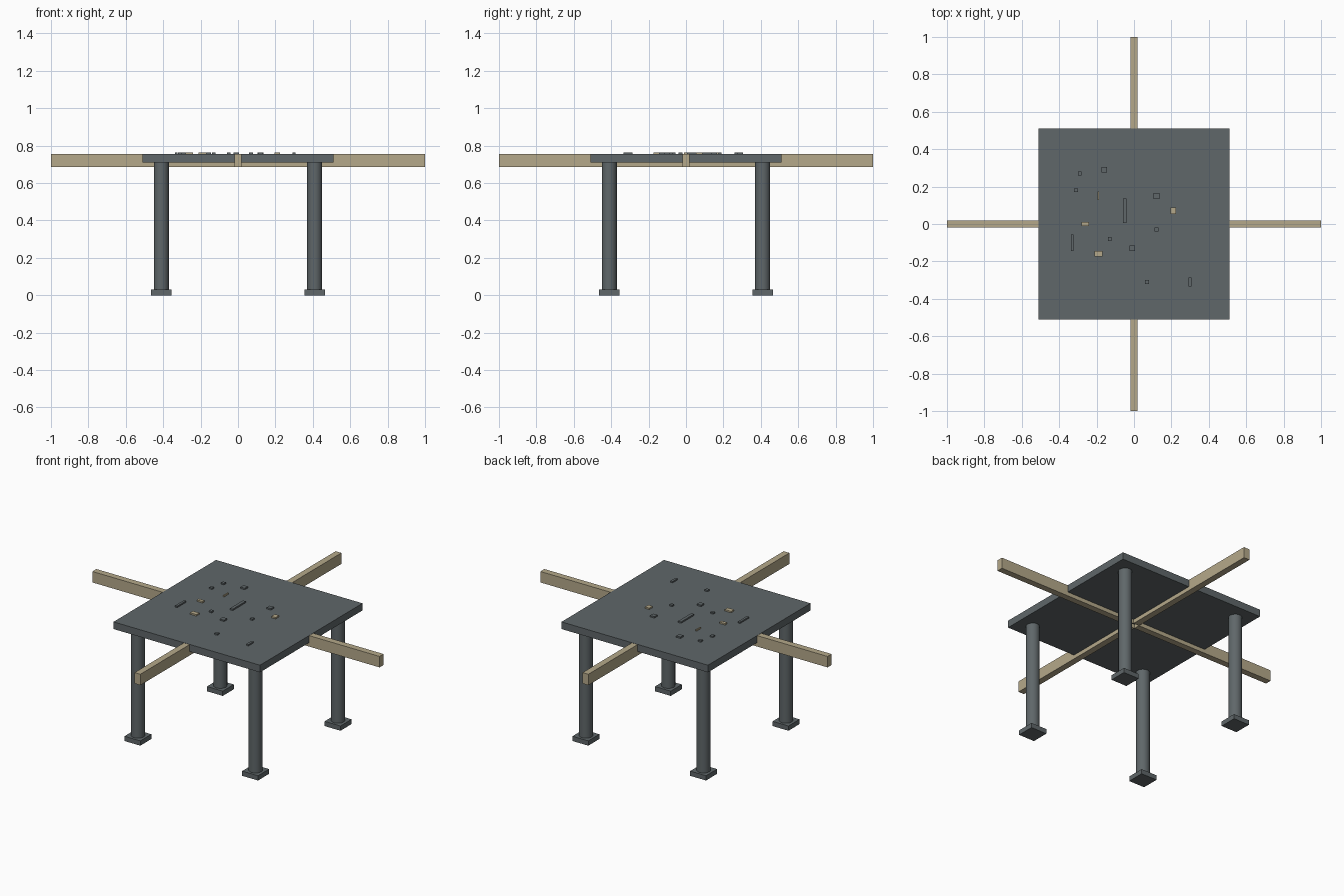
import bpy

if "Cube" in bpy.data.objects:
    bpy.data.objects.remove(bpy.data.objects["Cube"], do_unlink=True)


def material(name, rgb):
    mat = bpy.data.materials.new(name)
    mat.use_nodes = True
    mat.diffuse_color = (*rgb, 1)
    mat.node_tree.nodes["Principled BSDF"].inputs["Base Color"].default_value = (*rgb, 1)
    return mat


slate = material("slate_grey", (0.115, 0.135, 0.142))
tan = material("weathered_tan", (0.46, 0.395, 0.255))


def box(name, center, size, mat):
    bpy.ops.mesh.primitive_cube_add(size=1, location=center)
    ob = bpy.context.object
    ob.name = name
    ob.scale = size
    bpy.ops.object.transform_apply(location=False, rotation=False, scale=True)
    ob.data.materials.append(mat)
    return ob


TOP = 0.755
HALF = 0.51

# Platform slab
box("platform_slab", (0, 0, 0.7325), (2 * HALF, 2 * HALF, 0.045), slate)

# Crossed support beams, running out beyond the slab on all four sides
for sign, side in ((-1, "negative"), (1, "positive")):
    box(f"beam_x_{side}", (sign * 0.51, 0, 0.7195), (0.98, 0.04, 0.069), tan)
    box(f"beam_y_{side}", (0, sign * 0.51, 0.7195), (0.04, 0.98, 0.069), tan)

# Round legs on square feet
for x, x_name in ((-0.41, "right"), (0.41, "left")):
    for y, y_name in ((-0.41, "front"), (0.41, "back")):
        box(f"foot_{y_name}_{x_name}", (x, y, 0.015), (0.11, 0.11, 0.03), slate)
        bpy.ops.mesh.primitive_cylinder_add(vertices=16, radius=0.04, depth=0.69,
                                            location=(x, y, 0.37))
        leg = bpy.context.object
        leg.name = f"leg_{y_name}_{x_name}"
        leg.data.materials.append(slate)
        bpy.ops.object.shade_smooth_by_angle()

# Loose debris scattered over the slab: x, y, width, depth
dark_chips = [
    (-0.29, 0.27, 0.02, 0.02), (-0.16, 0.29, 0.03, 0.03), (-0.31, 0.18, 0.02, 0.02),
    (-0.33, -0.10, 0.015, 0.09), (-0.13, -0.08, 0.02, 0.02), (-0.05, 0.07, 0.02, 0.13),
    (0.12, 0.15, 0.03, 0.03), (-0.01, -0.13, 0.03, 0.03), (0.12, -0.03, 0.02, 0.02),
    (0.07, -0.31, 0.02, 0.02), (0.30, -0.31, 0.015, 0.05),
]
tan_chips = [
    (0.21, 0.07, 0.03, 0.035), (-0.19, -0.16, 0.045, 0.03),
    (-0.26, 0.0, 0.04, 0.02), (-0.19, 0.15, 0.008, 0.045),
]
for label, chips, mat in (("dark", dark_chips, slate), ("tan", tan_chips, tan)):
    for i, (x, y, w, d) in enumerate(chips, 1):
        box(f"{label}_chip_{i}", (x, y, TOP + 0.003), (w, d, 0.012), mat)
